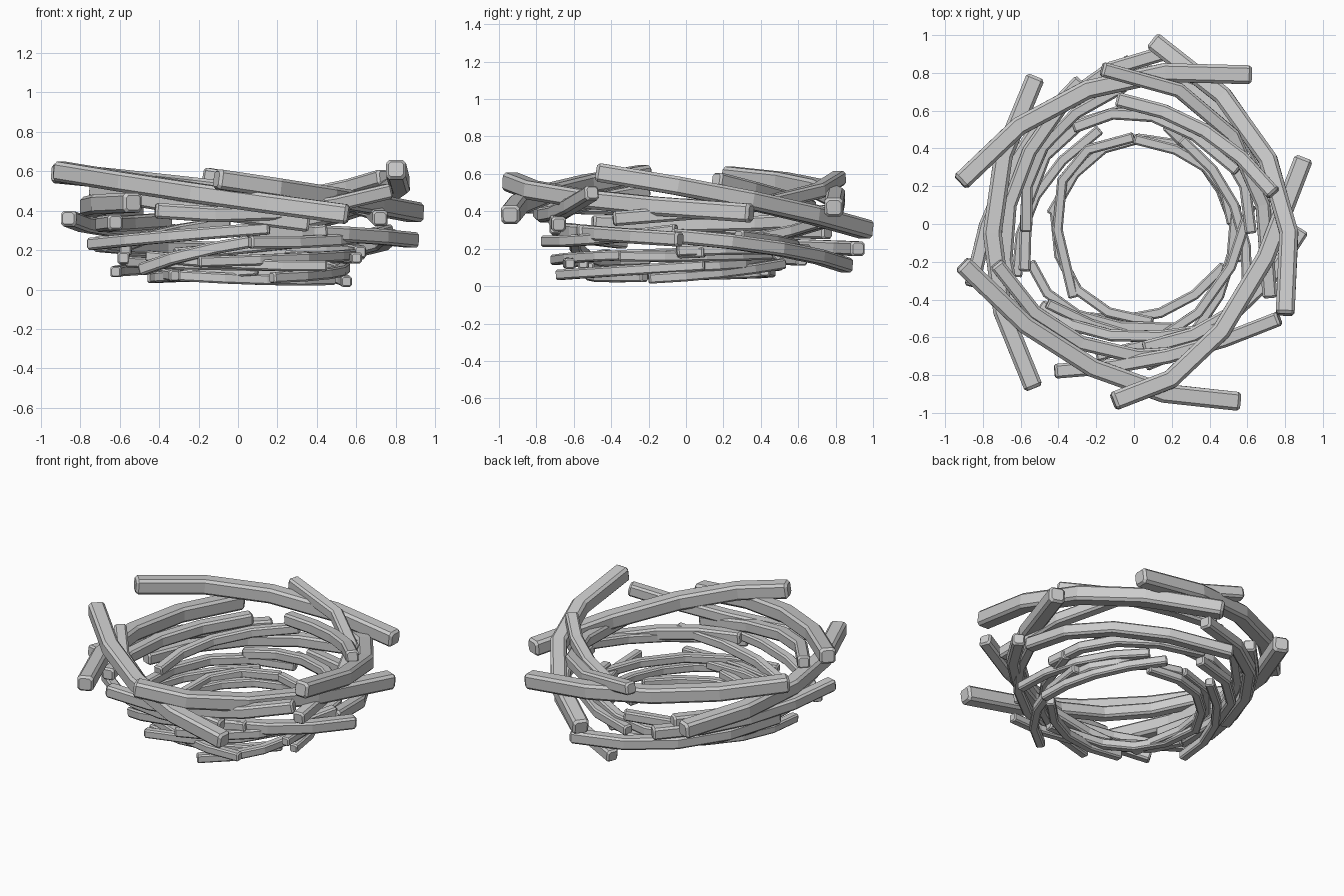
import bpy, bmesh
from mathutils import Vector


def twig(name, width, start, mid, end, steps=4):
    """Chamfered square bar swept along a curve through three points."""
    a, m, b = Vector(start), Vector(mid), Vector(end)

    def at(t):
        return a * (2 * (t - .5) * (t - 1)) + m * (4 * t * (1 - t)) + b * (2 * t * (t - .5))

    pts = [at(i / steps) for i in range(steps + 1)]
    h, c = width / 2, width * .16
    prof = [(h, -h + c), (h, h - c), (h - c, h), (-h + c, h),
            (-h, h - c), (-h, -h + c), (-h + c, -h), (h - c, -h)]
    bm = bmesh.new()
    rings = []

    def ring(p, tangent, s):
        side = tangent.cross(Vector((0, 0, 1))).normalized()
        up = side.cross(tangent).normalized()
        rings.append([bm.verts.new(p + side * u * s + up * v * s) for u, v in prof])

    for i, p in enumerate(pts):
        t = (pts[min(i + 1, steps)] - pts[max(i - 1, 0)]).normalized()
        if i == 0:
            ring(p, t, .75)
            ring(p + t * c, t, 1)
        elif i == steps:
            ring(p - t * c, t, 1)
            ring(p, t, .75)
        else:
            ring(p, t, 1)
    for r, q in zip(rings, rings[1:]):
        for k in range(8):
            bm.faces.new((r[k], r[(k + 1) % 8], q[(k + 1) % 8], q[k]))
    bm.faces.new(rings[0][::-1])
    bm.faces.new(rings[-1])
    bmesh.ops.recalc_face_normals(bm, faces=bm.faces)
    me = bpy.data.meshes.new(name)
    bm.to_mesh(me)
    bm.free()
    bpy.context.collection.objects.link(bpy.data.objects.new(name, me))


# Thick rim twigs
for s in [((-.92, .22, .59), (-.25, .71, .52), (.62, .79, .42)),
          ((-.91, -.21, .60), (-.22, -.76, .49), (.56, -.94, .38)),
          ((-.11, -.94, .56), (.46, -.57, .47), (.90, .35, .39)),
          ((.80, -.48, .61), (.71, .34, .46), (.10, .97, .30)),
          ((-.52, .78, .38), (-.75, -.05, .42), (-.53, -.87, .44))]:
    twig("rim_twig", .1, *s)

# Medium twigs in the outer wall
for s in [((-.17, .82, .58), (.52, .47, .45), (.72, -.39, .36)),
          ((-.09, .66, .42), (.38, .49, .48), (.74, .16, .57)),
          ((-.42, -.78, .40), (.18, -.70, .39), (.77, -.50, .50)),
          ((-.73, -.21, .51), (-.28, -.63, .42), (.36, -.68, .33)),
          ((.05, -.66, .30), (.54, -.46, .28), (.89, -.03, .25)),
          ((-.86, -.33, .36), (-.66, .28, .31), (-.28, .76, .29)),
          ((.77, -.08, .27), (.58, .50, .20), (-.06, .86, .11)),
          ((.21, .92, .20), (-.38, .64, .21), (-.70, .02, .23)),
          ((-.62, -.50, .34), (-.66, .10, .33), (-.36, .66, .35))]:
    twig("wall_twig", .078, *s)

# Thinner twigs in the lower wall
for s in [((-.75, -.33, .23), (-.34, -.61, .27), (.16, -.70, .31)),
          ((-.49, -.43, .10), (-.12, -.59, .21), (.45, -.55, .30)),
          ((.06, -.75, .24), (.50, -.50, .25), (.76, -.05, .30)),
          ((-.57, -.04, .20), (-.48, .41, .26), (-.05, .73, .34)),
          ((-.32, .51, .18), (.10, .57, .22), (.55, .28, .27)),
          ((.62, -.05, .19), (.47, .40, .20), (-.02, .64, .19)),
          ((.0, .62, .14), (-.47, .36, .15), (-.58, -.25, .16))]:
    twig("lower_twig", .062, *s)

# Thin twigs around the open base
for s in [((-.20, -.70, .14), (.34, -.47, .16), (.62, .10, .18)),
          ((.60, -.36, .16), (.53, .10, .16), (.25, .45, .17)),
          ((-.62, -.28, .09), (-.52, .15, .10), (-.18, .50, .11)),
          ((-.55, -.20, .14), (-.30, -.48, .13), (.22, -.55, .12)),
          ((.17, -.68, .06), (.45, -.38, .08), (.54, .10, .11)),
          ((-.30, -.49, .07), (.14, -.47, .05), (.48, -.22, .05)),
          ((.55, -.20, .04), (.46, .18, .07), (.17, .52, .12)),
          ((.24, .42, .08), (-.16, .40, .07), (-.44, .05, .06)),
          ((.0, .46, .13), (-.38, .23, .10), (-.32, -.39, .07)),
          ((-.42, .08, .06), (-.30, -.35, .07), (.10, -.52, .10)),
          ((.52, .0, .10), (.38, .30, .12), (.0, .45, .13)),
          ((.45, -.62, .12), (-.0, -.60, .13), (-.46, -.42, .17))]:
    twig("base_twig", .055, *s)
